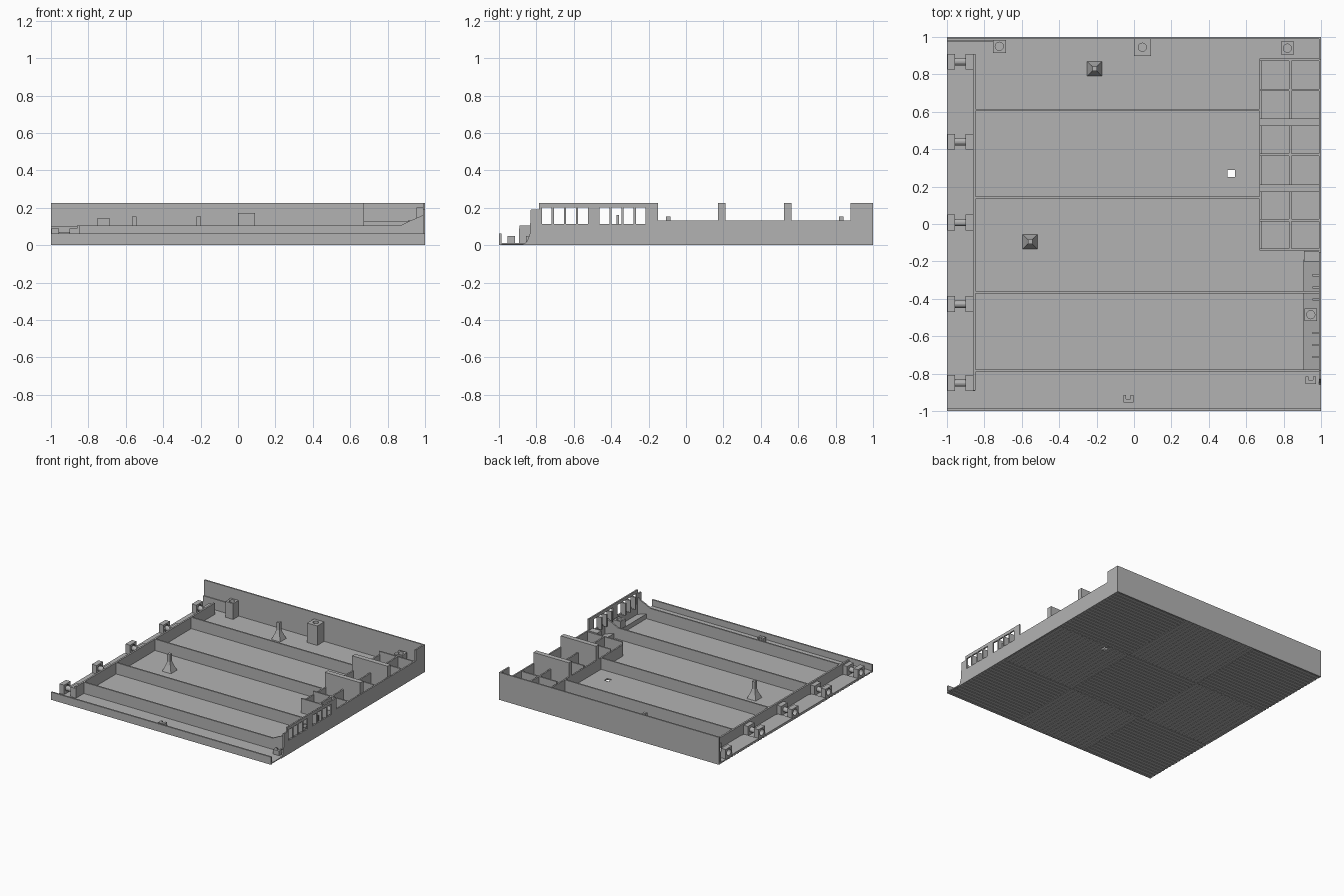
import bpy, bmesh, math
from mathutils import Matrix, Vector

cube = bpy.data.objects.get("Cube")
if cube:
    bpy.data.objects.remove(cube, do_unlink=True)

grey = bpy.data.materials.new("plain grey plastic")
grey.use_nodes = True
grey.diffuse_color = (0.45, 0.45, 0.45, 1)
grey.node_tree.nodes["Principled BSDF"].inputs["Base Color"].default_value = grey.diffuse_color


def finish(name, bm):
    bmesh.ops.recalc_face_normals(bm, faces=bm.faces)
    mesh = bpy.data.meshes.new(name)
    bm.to_mesh(mesh)
    bm.free()
    mesh.materials.append(grey)
    ob = bpy.data.objects.new(name, mesh)
    bpy.context.collection.objects.link(ob)
    return ob


def add_box(bm, x0, x1, y0, y1, z0, z1):
    size = Matrix.Diagonal((x1 - x0, y1 - y0, z1 - z0, 1))
    middle = Matrix.Translation(((x0 + x1) / 2, (y0 + y1) / 2, (z0 + z1) / 2))
    bmesh.ops.create_cube(bm, size=1, matrix=middle @ size)


def boxes(name, *items):
    bm = bmesh.new()
    for item in items:
        add_box(bm, *item)
    return finish(name, bm)


def prism(name, points, along):
    """Extrude a closed outline of 3D points."""
    bm = bmesh.new()
    face = bm.faces.new([bm.verts.new(p) for p in points])
    made = bmesh.ops.extrude_face_region(bm, geom=[face])["geom"]
    bmesh.ops.translate(bm, vec=along, verts=[v for v in made if isinstance(v, bmesh.types.BMVert)])
    return finish(name, bm)


def cylinder(name, place, radius, depth, axis="Z"):
    turn = Matrix.Rotation(math.pi / 2, 4, "Y") if axis == "X" else Matrix()
    bm = bmesh.new()
    bmesh.ops.create_cone(bm, cap_ends=True, segments=16, radius1=radius, radius2=radius,
                          depth=depth, matrix=Matrix.Translation(place) @ turn)
    return finish(name, bm)


def cut(ob, cutter):
    cutter.hide_render = True
    mod = ob.modifiers.new("cut", "BOOLEAN")
    mod.operation, mod.solver, mod.object = "DIFFERENCE", "EXACT", cutter
    bpy.context.view_layer.objects.active = ob
    bpy.ops.object.modifier_apply(modifier=mod.name)
    bpy.data.objects.remove(cutter, do_unlink=True)


# Floor with a small square hole
FLOOR = 0.012
hole = (0.5, 0.54, 0.25, 0.29, -0.1, 0.1)
floor = boxes("floor", (-1, 1, -1, 1, 0.004, FLOOR))
cut(floor, boxes("floor_hole_cutter", hole))

# Underside: woven pattern of ribbed tiles
TILE, RIBS = 2 / 3, 18
pitch = TILE / RIBS
bm = bmesh.new()
for i in range(3):
    for j in range(3):
        x, y = -1 + i * TILE, -1 + j * TILE
        for k in range(RIBS):
            a, b = k * pitch, (k + 0.6) * pitch
            if (i + j) % 2:
                add_box(bm, x + a, x + b, y, y + TILE - 0.01, 0, 0.004)
            else:
                add_box(bm, x, x + TILE - 0.01, y + a, y + b, 0, 0.004)
ribs = finish("underside_ribs", bm)
cut(ribs, boxes("rib_hole_cutter", hole))

# Outer walls
boxes("back_wall", (-1, 1, 0.988, 1, 0, 0.225))
boxes("back_wall_rail", (-1, -0.75, 0.975, 0.982, FLOOR, 0.1))
boxes("front_lip", (-1, 1, -1, -0.987, 0, 0.063))
outline = [(-0.87, 0), (-0.85, 0.02), (-0.835, 0.06), (-0.83, 0.19), (-0.785, 0.19),
           (-0.785, 0.225), (-0.15, 0.225), (-0.15, 0.133), (0.88, 0.133),
           (0.88, 0.225), (1, 0.225), (1, 0)]
right_wall = prism("right_wall", [(0.988, y, z) for y, z in outline], (0.012, 0, 0))

# Vent windows and the fins behind their bars
vents = [start + 0.0645 * k for start in (-0.77, -0.462) for k in range(4)]
cut(right_wall, boxes("vent_cutter", *[(0.9, 1.1, y, y + 0.052, 0.113, 0.2) for y in vents]))
boxes("vent_fins", *[(0.955, 0.988, y - 0.012, y, 0.1, 0.2) for k, y in enumerate(vents) if k % 4])

# Sloping ledge and gussets inside the vented wall
prism("vent_ledge", [(0.905, -0.78, FLOOR), (0.905, -0.78, 0.05), (0.988, -0.78, 0.025),
                     (0.988, -0.78, FLOOR)], (0, 0.59, 0))
for label, y in (("front", -0.791), ("rear", -0.371)):
    prism(label + "_gusset", [(0.87, y, 0.05), (0.87, y, 0.105), (0.92, y, 0.13),
                              (0.988, y, 0.16), (0.988, y, 0.05)], (0, 0.012, 0))
boxes("ledge_end_block", (0.91, 0.988, -0.2, -0.145, FLOOR, 0.133))

# Long dividers and the wall behind the hinge bays
TOP = 0.105
boxes("long_dividers", *[(-0.86, end, y - 0.006, y + 0.006, FLOOR, TOP)
                         for y, end in ((0.61, 0.67), (0.14, 0.67), (-0.365, 0.988), (-0.785, 0.988))])
boxes("bay_wall", (-0.862, -0.848, -0.89, 0.91, FLOOR, TOP))

# Rounded bay plates along the left edge
for n, (y0, y1) in enumerate(((-0.805, -0.47), (-0.385, -0.05), (0.045, 0.395), (0.485, 0.825))):
    r = 0.03
    corner = [(-0.862 - r + r * math.cos(a), s * r * math.sin(a))
              for s in (1,) for a in (0, math.pi / 6, math.pi / 3, math.pi / 2)]
    pts = [(-1, y0)] + [(x, y0 + r - d) for x, d in reversed(corner)]
    pts += [(x, y1 - r + d) for x, d in corner] + [(-1, y1)]
    prism(f"bay_plate_{n + 1}", [(x, y, FLOOR - 0.002) for x, y in pts], (0, 0, 0.01))

# Hinge sockets: pierced outer block, plain inner block and pin
for n, y in enumerate((0.868, 0.44, 0.008, -0.428, -0.85)):
    block = boxes(f"hinge_block_{n + 1}", (-0.998, -0.957, y - 0.042, y + 0.042, FLOOR, 0.09))
    cut(block, cylinder("hinge_cutter", (-0.98, y, 0.053), 0.026, 0.2, "X"))
    boxes(f"hinge_stop_{n + 1}", (-0.9, -0.85, y - 0.042, y + 0.042, FLOOR, 0.09))
    cylinder(f"hinge_pin_{n + 1}", (-0.93, y, 0.05), 0.02, 0.06, "X")

# Compartment grid and two tall partitions
GRID = 0.13
boxes("grid_rails", *[(x - 0.006, x + 0.006, -0.14, 0.88, FLOOR, h)
                      for x, h in ((0.676, TOP), (0.836, GRID))])
boxes("grid_cross_walls", *[(0.67, 0.988, y - 0.006, y + 0.006, FLOOR, GRID)
                            for y in (0.878, 0.717, 0.37, 0.02, -0.136)])
boxes("tall_partitions", *[(0.67, 0.992, y - 0.02, y + 0.02, FLOOR, 0.225) for y in (0.19, 0.545)])

# Screw posts with bored tops
for label, x, y, half, top in (("left", -0.72, 0.95, 0.035, 0.142), ("middle", 0.045, 0.945, 0.046, 0.172),
                               ("right", 0.82, 0.94, 0.035, 0.13), ("vent", 0.945, -0.485, 0.033, 0.11)):
    post = boxes(label + "_screw_post", (x - half, x + half, y - half, y + half, FLOOR, top))
    cut(post, cylinder("bore_cutter", (x, y, top), 0.022, 0.1))

# Flared support pillars
for label, x, y in (("front", -0.555, -0.095), ("rear", -0.21, 0.83)):
    bm = bmesh.new()
    rings = [[bm.verts.new((x + sx * h, y + sy * h, z)) for sx, sy in ((-1, -1), (1, -1), (1, 1), (-1, 1))]
             for h, z in ((0.04, FLOOR), (0.022, 0.06), (0.013, 0.09), (0.013, 0.152))]
    for low, high in zip(rings, rings[1:]):
        for k in range(4):
            bm.faces.new((low[k - 1], low[k], high[k], high[k - 1]))
    bm.faces.new(rings[-1])
    bm.faces.new(rings[0])
    finish(label + "_pillar", bm)

# Small forked clips near the front
for label, x, y in (("middle", -0.03, -0.935), ("corner", 0.945, -0.835)):
    boxes(label + "_clip", (x - 0.027, x - 0.012, y - 0.02, y + 0.02, FLOOR, 0.05),
          (x + 0.012, x + 0.027, y - 0.02, y + 0.02, FLOOR, 0.05),
          (x - 0.012, x + 0.012, y - 0.02, y, FLOOR, 0.05))
